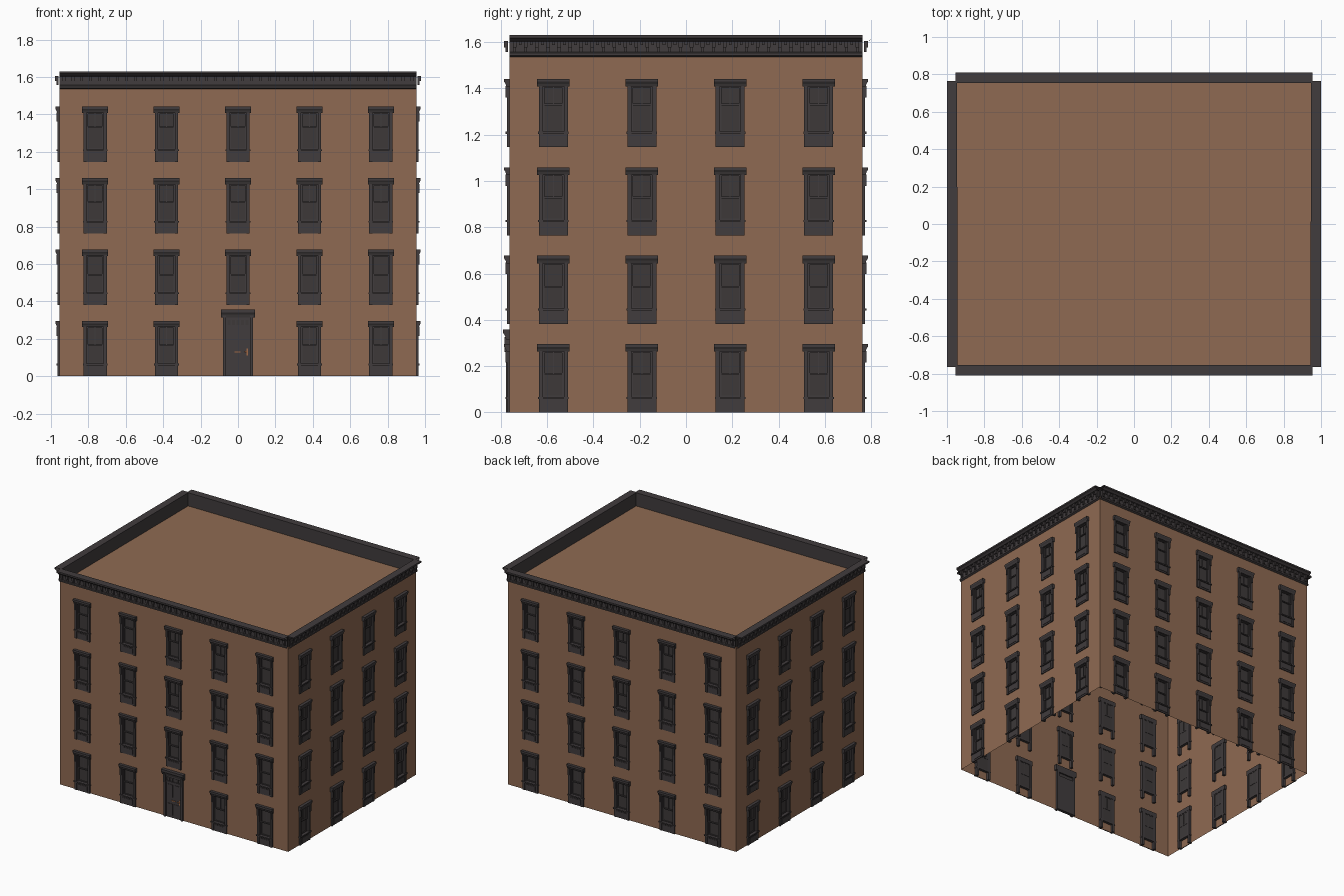
import bpy, bmesh, math
from mathutils import Matrix

if "Cube" in bpy.data.objects:
    bpy.data.objects.remove(bpy.data.objects["Cube"])

P = 0.382                    # bay and storey pitch
HX, HY = 2.5 * P, 2 * P      # half width and half depth of the walls
ROOF, TOP = 1.53, 1.63
OPEN_W, OPEN_LO, OPEN_HI = 0.047, 0.065, 0.265


def material(name, rgb):
    m = bpy.data.materials.new(name)
    lin = [(c / 255 / 12.92) if c < 11 else ((c / 255 + 0.055) / 1.055) ** 2.4 for c in rgb]
    m.diffuse_color = (*lin, 1)
    m.use_nodes = True
    m.node_tree.nodes["Principled BSDF"].inputs["Base Color"].default_value = m.diffuse_color
    return m


WALL = material("brown_wall", (143, 106, 82))
TRIM = material("charcoal_trim", (65, 60, 61))
GLASS = material("dark_glass", (61, 57, 57))
COPPER = material("copper_fitting", (160, 105, 70))


def to_mesh(bm, name, mats, fix=True):
    if fix:
        bmesh.ops.recalc_face_normals(bm, faces=bm.faces[:])
    me = bpy.data.meshes.new(name)
    bm.to_mesh(me)
    bm.free()
    for m in mats:
        me.materials.append(m)
    return me


def place(name, me, mat=Matrix()):
    ob = bpy.data.objects.new(name, me)
    ob.matrix_world = mat
    bpy.context.collection.objects.link(ob)
    return ob


# Facade coordinates: u = along the wall, d = outward depth, z = up (local y = -d)
def box(bm, u0, u1, d0, d1, z0, z1, mi=0):
    m = Matrix.Translation(((u0 + u1) / 2, -(d0 + d1) / 2, (z0 + z1) / 2)) @ \
        Matrix.Diagonal((u1 - u0, d1 - d0, z1 - z0, 1))
    for v in bmesh.ops.create_cube(bm, size=1, matrix=m)['verts']:
        for f in v.link_faces:
            f.material_index = mi


def mirrored(bm, u0, u1, *rest):
    box(bm, u0, u1, *rest)
    box(bm, -u1, -u0, *rest)


def extrude(bm, prof, half, caps=True):
    a = [bm.verts.new((-half, -d, z)) for d, z in prof]
    b = [bm.verts.new((half, -d, z)) for d, z in prof]
    n = len(prof)
    for i in range(n):
        j = (i + 1) % n
        bm.faces.new((a[i], a[j], b[j], b[i]))
    if caps:
        bm.faces.new(a)
        bm.faces.new(b[::-1])


def frame(bm, w, z0, z1, t, d0, d1):
    mirrored(bm, w - t, w, d0, d1, z0, z1)
    box(bm, -w + t, w - t, d0, d1, z0, z0 + t)
    box(bm, -w + t, w - t, d0, d1, z1 - t, z1)


# Sash window with hood, jambs, sill and apron
def window_mesh(rail, muntin):
    bm = bmesh.new()
    mirrored(bm, 0.045, 0.0625, -0.02, 0.010, 0, 0.268)           # jambs
    mirrored(bm, 0.050, 0.0625, 0.008, 0.016, 0.215, 0.265)       # hood brackets
    extrude(bm, [(-0.02, 0.262), (0.012, 0.262), (0.016, 0.274),
                 (0.022, 0.283), (0.022, 0.295), (-0.02, 0.295)], 0.07)
    box(bm, -0.066, 0.066, -0.02, 0.016, 0.058, 0.067)            # sill
    box(bm, -0.06, 0.06, 0.001, 0.007, 0, 0.058)                  # apron
    box(bm, -0.042, 0.042, 0.006, 0.010, 0.012, 0.048)            # apron panel
    box(bm, -OPEN_W, OPEN_W, -0.016, -0.012, OPEN_LO, OPEN_HI, 1)  # glass
    frame(bm, 0.046, rail - 0.004, OPEN_HI, 0.008, -0.018, -0.003)
    frame(bm, 0.046, OPEN_LO, rail + 0.004, 0.008, -0.018, -0.007)
    if muntin:
        box(bm, -0.002, 0.002, -0.018, -0.008, rail, OPEN_HI)
    return to_mesh(bm, "window", [TRIM, GLASS])


# One window design per storey
windows = [window_mesh(0.165, True), window_mesh(0.16, False),
           window_mesh(0.165, True), window_mesh(0.185, True)]


# Wall panel as a grid with the window openings left out
def wall_mesh(cols, door):
    half = cols * P / 2
    us, zs = [-half], [0]
    for c in range(cols):
        u = (c + 0.5) * P - half
        us += [u - OPEN_W, u + OPEN_W]
    us.append(half)
    for r in range(4):
        zs += [r * P + OPEN_LO, r * P + OPEN_HI]
    zs.append(ROOF + 0.02)
    bm = bmesh.new()
    grid = [[bm.verts.new((u, 0, z)) for u in us] for z in zs]
    for k in range(len(zs) - 1):
        for i in range(len(us) - 1):
            if i % 2 and k % 2 and not (door and k == 1 and i == cols):
                bm.faces.ensure_lookup_table()
                continue
            bm.faces.new((grid[k][i], grid[k][i + 1], grid[k + 1][i + 1], grid[k + 1][i]))
    return to_mesh(bm, "wall", [WALL], fix=False)


# Cornice: open-ended moulding, brackets and dentils
def cornice_mesh(half):
    bm = bmesh.new()
    extrude(bm, [(-0.01, ROOF), (-0.01, TOP), (0.045, TOP), (0.045, 1.618),
                 (0.034, 1.612), (0.026, 1.604), (0.008, 1.602), (0.008, 1.558),
                 (0.013, 1.553), (0.013, 1.542), (0.002, 1.536)], half, caps=False)
    n = round(half * 2 / 0.0478)
    step = half * 2 / n
    for i in range(n):
        u = (i + 0.5) * step - half
        box(bm, u - 0.008, u + 0.008, 0.006, 0.023, 1.578, 1.606)   # bracket
        box(bm, u - 0.006, u + 0.006, 0.006, 0.016, 1.558, 1.578)   # bracket foot
        box(bm, u + step / 2 - 0.006, u + step / 2 + 0.006, 0.006, 0.015, 1.588, 1.604) \
            if i < n - 1 else None                                  # dentil
    return to_mesh(bm, "cornice", [TRIM])


# Four sides
for k, side in enumerate(("front", "right", "back", "left")):
    cols, off = (5, HY) if k % 2 == 0 else (4, HX)
    base = Matrix.Rotation(k * math.pi / 2, 4, 'Z') @ Matrix.Translation((0, -off, 0))
    place(side + "_wall", wall_mesh(cols, side == "front"), base)
    place(side + "_cornice", cornice_mesh(cols * P / 2), base)
    for r in range(4):
        for c in range(cols):
            if side == "front" and r == 0 and c == 2:
                continue
            u = (c + 0.5 - cols / 2) * P
            place(f"{side}_window_{r}_{c}", windows[r],
                  base @ Matrix.Translation((u, 0, r * P)))

# Flat roof
bm = bmesh.new()
bm.faces.new([bm.verts.new((x * HX, y * HY, ROOF)) for x, y in ((-1, -1), (1, -1), (1, 1), (-1, 1))])
place("roof", to_mesh(bm, "roof", [WALL], fix=False))

# Front door with hood, transom lights and panels
bm = bmesh.new()
mirrored(bm, 0.063, 0.08, -0.02, 0.014, 0, 0.325)
mirrored(bm, 0.064, 0.08, 0.012, 0.02, 0.26, 0.325)
extrude(bm, [(-0.02, 0.315), (0.014, 0.315), (0.018, 0.33),
             (0.026, 0.342), (0.026, 0.357), (-0.02, 0.357)], 0.092)
box(bm, -0.063, 0.063, -0.02, 0.003, 0, 0.268)                # leaf
box(bm, -0.063, 0.063, -0.02, 0.010, 0.264, 0.274)            # transom bar
box(bm, -0.063, 0.063, -0.02, 0.010, 0.302, 0.315)
box(bm, -0.063, 0.063, -0.01, 0.002, 0.274, 0.302, 1)         # transom glass
for i in range(6):
    u = -0.06 + i * 0.024
    box(bm, u - 0.003, u + 0.003, 0, 0.007, 0.274, 0.302)
for s in (-0.028, 0.028):
    for z0, z1 in ((0.02, 0.105), (0.155, 0.25)):
        box(bm, s - 0.02, s + 0.02, 0.002, 0.006, z0, z1)     # raised panels
place("front_door", to_mesh(bm, "front_door", [TRIM, GLASS]), Matrix.Translation((0, -HY, 0)))

# Door handle and letter slot
bm = bmesh.new()
box(bm, 0.046, 0.053, 0.002, 0.008, 0.112, 0.148)
box(bm, 0.034, 0.052, 0.008, 0.013, 0.128, 0.134)
box(bm, -0.018, 0.014, 0.002, 0.007, 0.127, 0.133)
place("door_fittings", to_mesh(bm, "door_fittings", [COPPER]), Matrix.Translation((0, -HY, 0)))
